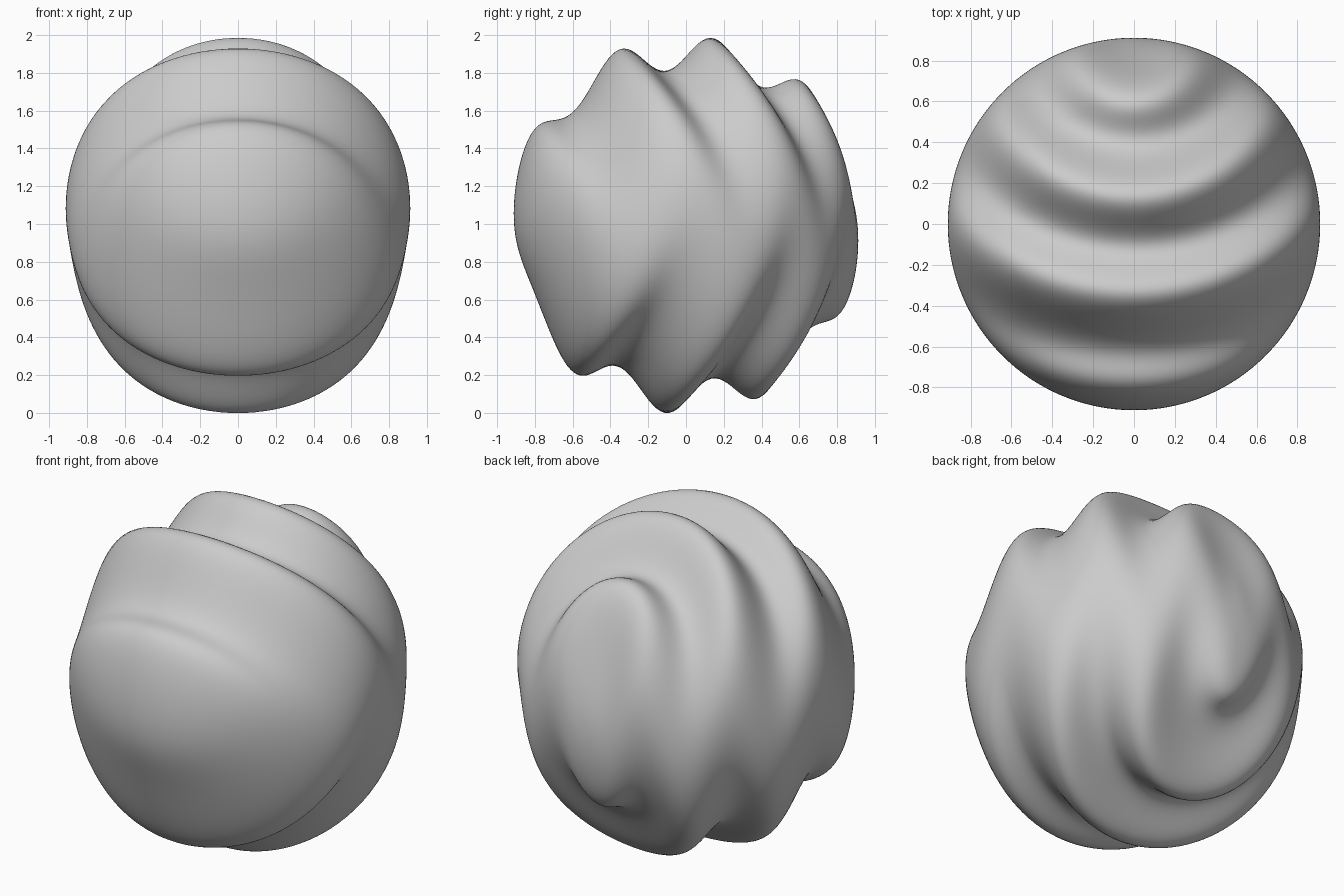
import bpy, math

if "Cube" in bpy.data.objects:
    bpy.data.objects.remove(bpy.data.objects["Cube"])

R = 0.912          # ball radius
MID = 1.004        # height of the ball centre
AMP = 0.089        # ripple height
PERIOD = 0.495     # ripple spacing
SOURCE_Y = 0.95    # ripple centre, near the back edge
CREST_Y = 0.14     # one crest on the centre line

# Smooth ball
bpy.ops.mesh.primitive_uv_sphere_add(segments=192, ring_count=128, radius=R)
ball = bpy.context.object
ball.name = "rippled_ball"

# Circular ripples shift the surface up and down only
k = 2 * math.pi / PERIOD
for v in ball.data.vertices:
    r = math.hypot(v.co.x, v.co.y - SOURCE_Y)
    v.co.z += MID + AMP * math.cos(k * (r - (SOURCE_Y - CREST_Y)))

# Stand exactly on the floor
low = min(v.co.z for v in ball.data.vertices)
for v in ball.data.vertices:
    v.co.z -= low
ball.data.update()
bpy.ops.object.shade_smooth()
